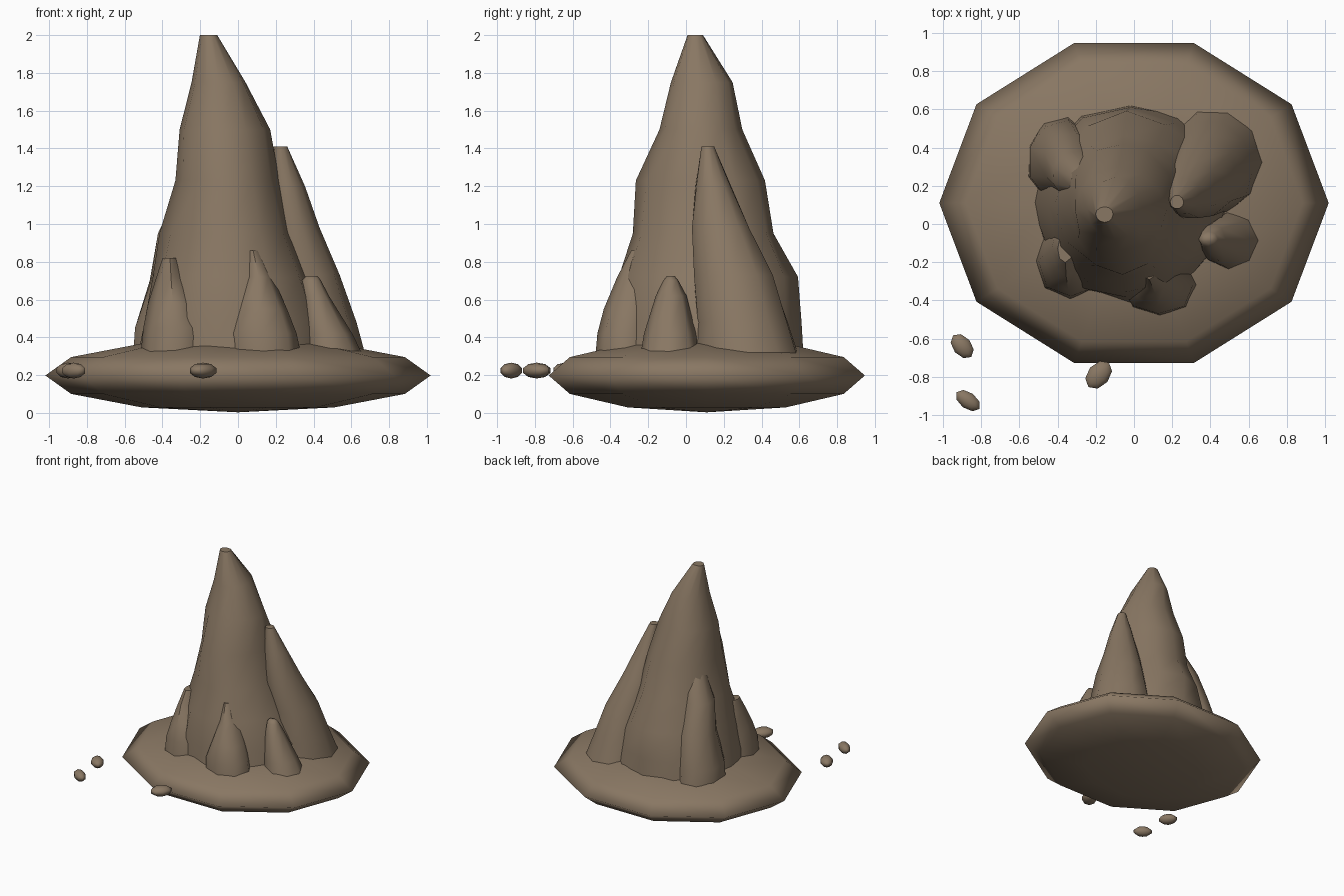
import bpy, bmesh, math

earth = bpy.data.materials.new("dry_earth")
earth.diffuse_color = (0.25, 0.185, 0.125, 1)


def finish(name, bm, angle=None):
    bmesh.ops.recalc_face_normals(bm, faces=bm.faces)
    me = bpy.data.meshes.new(name)
    bm.to_mesh(me)
    bm.free()
    ob = bpy.data.objects.new(name, me)
    bpy.context.collection.objects.link(ob)
    me.materials.append(earth)
    for p in me.polygons:
        p.use_smooth = True
    if angle:
        bpy.ops.object.select_all(action='DESELECT')
        ob.select_set(True)
        bpy.context.view_layer.objects.active = ob
        bpy.ops.object.shade_smooth_by_angle(angle=math.radians(angle))
    return ob


def spire(name, levels, sides=10, wobble=0.04, phase=0.0):
    """Loft rings given as (z, x_min, x_max, y_min, y_max)."""
    bm = bmesh.new()
    rings = []
    for i, (z, x0, x1, y0, y1) in enumerate(levels):
        ring = []
        for k in range(sides):
            a = 2 * math.pi * k / sides
            r = 1.02 + wobble * math.sin(3 * a + phase + 1.7 * i)
            ring.append(bm.verts.new(((x0 + x1) / 2 + r * (x1 - x0) / 2 * math.cos(a),
                                      (y0 + y1) / 2 + r * (y1 - y0) / 2 * math.sin(a), z)))
        rings.append(ring)
    for a, b in zip(rings, rings[1:]):
        for k in range(sides):
            n = (k + 1) % sides
            bm.faces.new((a[k], a[n], b[n], b[k]))
    bm.faces.new(rings[0])
    bm.faces.new(rings[-1])
    return finish(name, bm, 55)


def ellipsoid(name, loc, size, segs, rings, turn, angle=None):
    bm = bmesh.new()
    bmesh.ops.create_uvsphere(bm, u_segments=segs, v_segments=rings, radius=1)
    ob = finish(name, bm, angle)
    ob.location, ob.scale = loc, size
    ob.rotation_euler.z = turn
    return ob


# Ground disc: squashed ten-sided sphere with a corner facing front and back
base = ellipsoid("ground_mound", (0, 0.11, 0.198), (1, 1, 1), 10, 6, 0)
for v in base.data.vertices:
    x, y, z = v.co
    c, s = math.cos(math.radians(18)), math.sin(math.radians(18))
    v.co = ((x * c - y * s) * 1.02, (x * s + y * c) * 0.88, z * 0.195)

# Main tower
spire("main_tower", [
    (0.25, -0.53, 0.49, -0.40, 0.63), (0.48, -0.50, 0.46, -0.38, 0.60),
    (0.72, -0.44, 0.36, -0.36, 0.57), (0.95, -0.40, 0.28, -0.27, 0.46),
    (1.23, -0.33, 0.21, -0.25, 0.42), (1.50, -0.31, 0.16, -0.14, 0.29),
    (1.75, -0.24, 0.04, -0.08, 0.24), (2.00, -0.20, -0.11, 0.01, 0.09)], 12, 0.03)

# Tall side tower at the right rear
spire("right_tower", [
    (0.28, 0.16, 0.67, 0.05, 0.61), (0.48, 0.17, 0.62, 0.05, 0.54),
    (0.73, 0.17, 0.54, 0.04, 0.46), (0.98, 0.16, 0.43, 0.03, 0.34),
    (1.20, 0.17, 0.35, 0.05, 0.24), (1.41, 0.19, 0.26, 0.08, 0.15)], 10, 0.03, 1)

# Small towers around the foot
spire("right_front_tower", [
    (0.28, 0.35, 0.67, -0.24, 0.07), (0.42, 0.35, 0.60, -0.22, 0.05),
    (0.62, 0.34, 0.48, -0.16, 0.00), (0.70, 0.34, 0.44, -0.12, -0.04),
    (0.725, 0.36, 0.42, -0.10, -0.06)], 8, 0.02)
spire("front_tower", [
    (0.28, -0.05, 0.33, -0.48, -0.16), (0.42, -0.06, 0.31, -0.47, -0.16),
    (0.55, -0.02, 0.26, -0.43, -0.16), (0.72, 0.04, 0.18, -0.36, -0.16),
    (0.86, 0.05, 0.11, -0.29, -0.20)], 8, 0.03, 2)
spire("left_front_tower", [
    (0.28, -0.52, -0.15, -0.39, 0.00), (0.45, -0.50, -0.16, -0.38, 0.00),
    (0.58, -0.47, -0.22, -0.34, 0.00), (0.72, -0.43, -0.28, -0.27, 0.00),
    (0.82, -0.40, -0.32, -0.20, -0.06)], 8, 0.03, 1)
spire("left_rear_tower", [
    (0.28, -0.56, -0.20, 0.10, 0.56), (0.45, -0.55, -0.20, 0.11, 0.54),
    (0.70, -0.47, -0.18, 0.13, 0.48), (0.95, -0.43, -0.18, 0.13, 0.38),
    (1.15, -0.33, -0.18, 0.14, 0.30)], 9, 0.03, 3)

# Loose pebbles
for i, (x, y, length, width, turn) in enumerate([
        (-0.90, -0.64, 0.078, 0.052, -50), (-0.87, -0.925, 0.078, 0.046, -36),
        (-0.185, -0.79, 0.088, 0.062, 50)]):
    ellipsoid(f"pebble_{i + 1}", (x, y, 0.224), (length, width, 0.042), 8, 5,
              math.radians(turn), 50)
